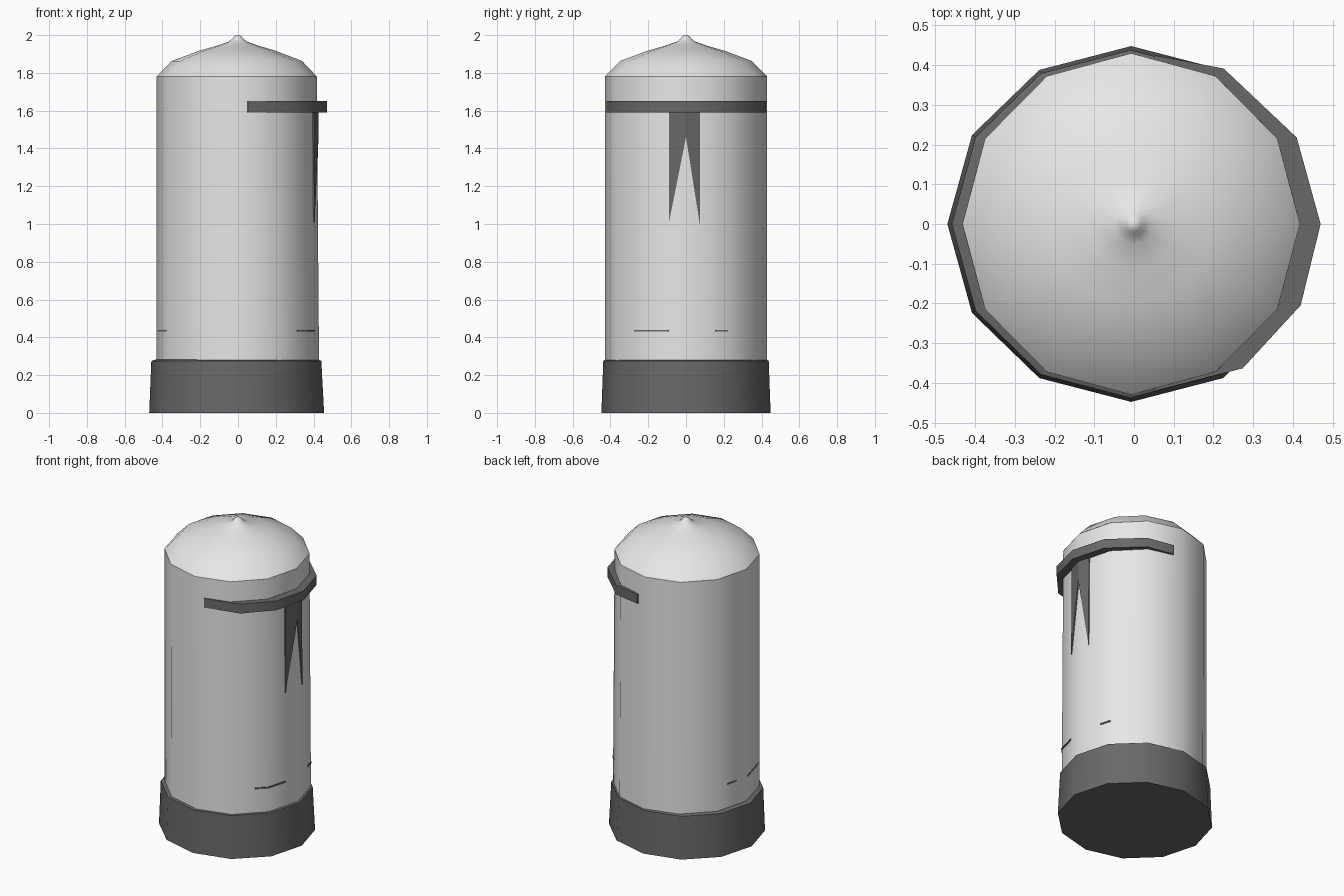
import bpy, bmesh, math

if "Cube" in bpy.data.objects:
    bpy.data.objects.remove(bpy.data.objects["Cube"])

SIDES = 12


def material(name, v):
    m = bpy.data.materials.new(name)
    m.diffuse_color = (v, v, v, 1)
    m.use_nodes = True
    m.node_tree.nodes["Principled BSDF"].inputs["Base Color"].default_value = m.diffuse_color
    return m


LIGHT = material("light grey", 0.8)
DARK = material("dark grey", 0.14)


def finish(name, bm, mat, angle=35):
    bmesh.ops.recalc_face_normals(bm, faces=bm.faces)
    me = bpy.data.meshes.new(name)
    bm.to_mesh(me)
    bm.free()
    me.materials.append(mat)
    ob = bpy.data.objects.new(name, me)
    bpy.context.collection.objects.link(ob)
    bpy.ops.object.select_all(action='DESELECT')
    ob.select_set(True)
    bpy.context.view_layer.objects.active = ob
    bpy.ops.object.shade_smooth_by_angle(angle=math.radians(angle))
    return ob


def lathe(name, rings, mat):
    """Twelve-sided solid from rings of (centre x, radius x, radius y, z)."""
    bm = bmesh.new()
    loops = []
    for cx, rx, ry, z in rings:
        loops.append([bm.verts.new((cx + rx * math.cos(a), ry * math.sin(a), z))
                      for a in (math.tau * i / SIDES for i in range(SIDES))])
    for lo, hi in zip(loops, loops[1:]):
        for i in range(SIDES):
            j = (i + 1) % SIDES
            bm.faces.new((lo[i], lo[j], hi[j], hi[i]))
    bm.faces.new(loops[0])
    bm.faces.new(loops[-1])
    return finish(name, bm, mat)


def wall(deg, z):
    """Point centre and radius of the twelve-sided body wall."""
    t = max(0, min(1, z / 1.78))
    cx, r = -0.007 * t, 0.431 - 0.005 * t
    off = math.radians(deg % 30 - 15)
    return cx, r * math.cos(math.radians(15)) / math.cos(off)


def band(name, stations, z0, z1, mat):
    """Curved bar on the body wall from (degrees, outer radius) stations."""
    bm = bmesh.new()
    sections = []
    for deg, outer in stations:
        c, s = math.cos(math.radians(deg)), math.sin(math.radians(deg))
        cx, r = wall(deg, z0)
        inner = r - 0.015
        sections.append([bm.verts.new((x * c + (cx if x == inner else 0), x * s, z))
                         for x, z in ((inner, z0), (outer, z0), (outer, z1), (inner, z1))])
    for a, b in zip(sections, sections[1:]):
        for i in range(4):
            j = (i + 1) % 4
            bm.faces.new((a[i], a[j], b[j], b[i]))
    bm.faces.new(sections[0])
    bm.faces.new(sections[-1])
    return finish(name, bm, mat)


# Body cylinder, leaning in slightly at the right
lathe("body", [(0, 0.431, 0.429, 0.02), (-0.007, 0.424, 0.43, 1.78)], LIGHT)

# Domed lid with a small pointed tip
profile = [(0.425, 1.78), (0.345, 1.863), (0.2, 1.918), (0.11, 1.944),
           (0.05, 1.965), (0.03, 1.98), (0.018, 1.994), (0.008, 2.0)]
lathe("dome_lid", [(-0.007 * r / 0.425, r, r + 0.005 * r / 0.425, z)
                   for r, z in profile], LIGHT)

# Base skirt
lathe("base", [(-0.007, 0.463, 0.448, 0.0), (-0.009, 0.45, 0.438, 0.275),
               (-0.007, 0.43, 0.425, 0.282)], DARK)

# Half collar around the right side
band("collar", [(-83, 0.424), (-53, 0.455), (-26, 0.467), (0, 0.47),
                (28, 0.464), (60, 0.452), (83, 0.428)], 1.59, 1.65, DARK)

# Forked streamer hanging from the collar, folded along the body corner
bm = bmesh.new()
for side, half, tip in ((-1, 0.09, 1.01), (1, 0.073, 1.0)):
    outline = [(0, 1.62), (half, 1.62), (half, tip), (0, 1.46)]
    front = []
    back = []
    for y, z in outline:
        x = 0.431 - 0.012 * z / 1.78 - 0.268 * y
        front.append(bm.verts.new((x + 0.005, side * y, z)))
        back.append(bm.verts.new((x - 0.003, side * y, z)))
    bm.faces.new(front)
    bm.faces.new(back)
    for i in range(3):
        bm.faces.new((front[i], front[i + 1], back[i + 1], back[i]))
finish("streamer", bm, DARK)

# Thin dark slits low on the body
for n, (a, b) in enumerate(((-41, -13), (22, 31), (160, 170), (183, 208))):
    corner = [d for d in range(-30, 211, 30) if a < d < b]
    band(f"slit_{n + 1}", [(d, wall(d, 0.43)[1] + 0.003) for d in [a] + corner + [b]],
         0.43, 0.44, DARK)
